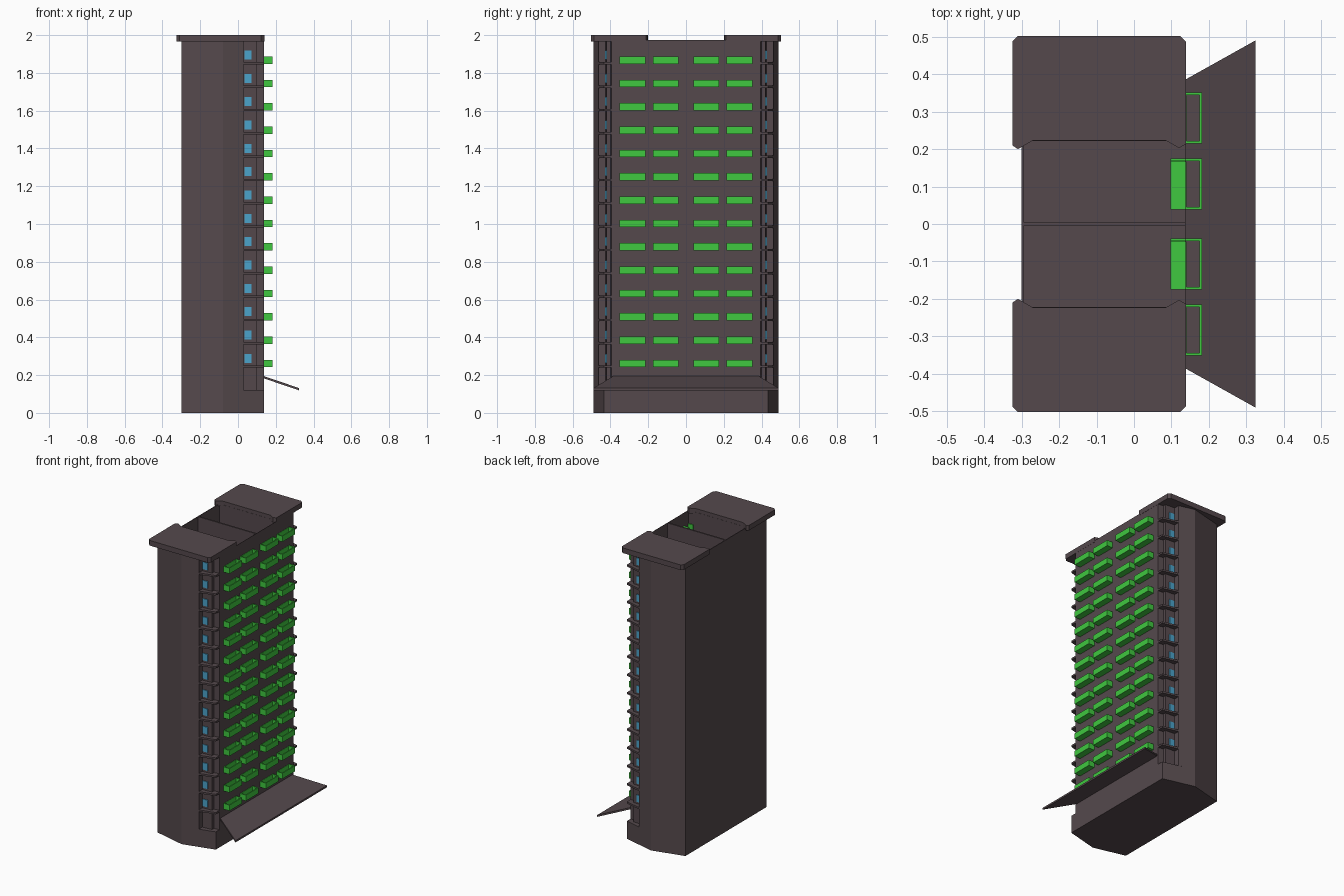
import bpy, bmesh

if "Cube" in bpy.data.objects:
    bpy.data.objects.remove(bpy.data.objects["Cube"])

FLOORS, STEP = 14, 0.1235


def material(name, rgb):
    m = bpy.data.materials.new(name)
    m.diffuse_color = (*rgb, 1)
    m.use_nodes = True
    m.node_tree.nodes["Principled BSDF"].inputs["Base Color"].default_value = m.diffuse_color
    return m


CONCRETE = material("concrete", (0.09, 0.066, 0.073))
GREEN = material("green_paint", (0.05, 0.58, 0.05))
GLASS = material("blue_glass", (0.07, 0.37, 0.6))


def add_prism(bm, outline, z0, z1):
    """Extrude an xy outline from z0 to z1."""
    lo = [bm.verts.new((x, y, z0)) for x, y in outline]
    hi = [bm.verts.new((x, y, z1)) for x, y in outline]
    bm.faces.new(lo)
    bm.faces.new(hi)
    n = len(lo)
    for i in range(n):
        j = (i + 1) % n
        bm.faces.new((lo[i], lo[j], hi[j], hi[i]))


def add_box(bm, x0, x1, y0, y1, z0, z1):
    add_prism(bm, [(x0, y0), (x1, y0), (x1, y1), (x0, y1)], z0, z1)


def finish(bm, name, mat):
    bmesh.ops.recalc_face_normals(bm, faces=bm.faces)
    me = bpy.data.meshes.new(name)
    bm.to_mesh(me)
    bm.free()
    me.materials.append(mat)
    ob = bpy.data.objects.new(name, me)
    bpy.context.collection.objects.link(ob)
    return ob


def mirrored(half):
    """Complete an outline symmetric about y = 0."""
    return half + [(x, -y) for x, y in reversed(half)]


# Base: six-sided plinth
bm = bmesh.new()
add_prism(bm, mirrored([(-0.30, 0.435), (-0.08, 0.49), (0.138, 0.435)]), 0, 0.12)
finish(bm, "base", CONCRETE)

# Tower shaft with stepped corner recesses
bm = bmesh.new()
add_prism(bm, mirrored([(-0.30, 0.435), (-0.08, 0.49), (0.03, 0.4625), (0.03, 0.425),
                        (0.10, 0.42), (0.10, 0.40), (0.138, 0.395)]), 0.12, 1.975)
tower = finish(bm, "tower", CONCRETE)

# Sunken roof: two pits either side of a thin dividing wall
bm = bmesh.new()
for s in (-1, 1):
    add_box(bm, -0.295, 0.136, *sorted((s * 0.005, s * 0.222)), 1.84, 2.1)
cutter = finish(bm, "roof_cutter", CONCRETE)
mod = tower.modifiers.new("roof_pits", 'BOOLEAN')
mod.object, mod.operation, mod.solver = cutter, 'DIFFERENCE', 'EXACT'
bpy.context.view_layer.objects.active = tower
bpy.ops.object.modifier_apply(modifier=mod.name)
bpy.data.objects.remove(cutter)

# Roof caps with clipped corners
bm = bmesh.new()
cap = [(-0.325, 0.21), (-0.31, 0.2), (-0.27, 0.223), (0.085, 0.223), (0.12, 0.203), (0.139, 0.213),
       (0.139, 0.487), (0.123, 0.502), (-0.31, 0.502), (-0.325, 0.487)]
for s in (-1, 1):
    add_prism(bm, [(x, s * y) for x, y in cap], 1.965, 2.0)
finish(bm, "roof_caps", CONCRETE)

# Corner loggia slabs and small windows on both sides
slabs, windows = bmesh.new(), bmesh.new()
for k in range(FLOORS):
    z = 0.245 + k * STEP
    for s in (-1, 1):
        add_prism(slabs, [(0.025, s * 0.4635), (0.138, s * 0.435), (0.138, s * 0.39),
                          (0.025, s * 0.39)], z - 0.006, z + 0.006)
        add_box(windows, 0.034, 0.072, *sorted((s * 0.41, s * 0.428)), z + 0.02, z + 0.068)
finish(slabs, "loggia_slabs", CONCRETE)
finish(windows, "side_windows", GLASS)

# Balconies: hollow-fronted trays with dark floors
trays, floors = bmesh.new(), bmesh.new()
for k in range(FLOORS):
    z0 = 0.242 + k * STEP
    z1 = z0 + 0.039
    for y in (-0.283, -0.107, 0.107, 0.283):
        a, b, t = y - 0.068, y + 0.068, 0.007
        tray = [(0.098, a), (0.182, a), (0.182, b), (0.098, b)]
        add_prism(trays, tray, z0, z0 + 0.006)
        add_prism(trays, [(0.098, a), (0.182, a), (0.182, b), (0.098, b), (0.14, b - t)][:1]
                  + [(0.182, a), (0.182, b), (0.098, b), (0.098, b - t), (0.14, b - t),
                     (0.182 - t, b - t), (0.182 - t, a + t), (0.14, a + t), (0.14, b - t - 0.001),
                     (0.098, b - t - 0.001)], z0 + 0.006, z1)
        add_box(floors, 0.137, 0.182 - t, a + t, b - t, z0 + 0.005, z0 + 0.009)
finish(trays, "balconies", GREEN)
finish(floors, "balcony_floors", CONCRETE)

# Sloping entrance canopy
bm = bmesh.new()
rim = [(0.136, -0.385, 0.183), (0.324, -0.49, 0.119), (0.324, 0.49, 0.119), (0.136, 0.385, 0.183)]
lo = [bm.verts.new(p) for p in rim]
hi = [bm.verts.new((x, y, z + 0.012)) for x, y, z in rim]
bm.faces.new(lo)
bm.faces.new(hi)
for i in range(4):
    j = (i + 1) % 4
    bm.faces.new((lo[i], lo[j], hi[j], hi[i]))
finish(bm, "entrance_canopy", CONCRETE)
